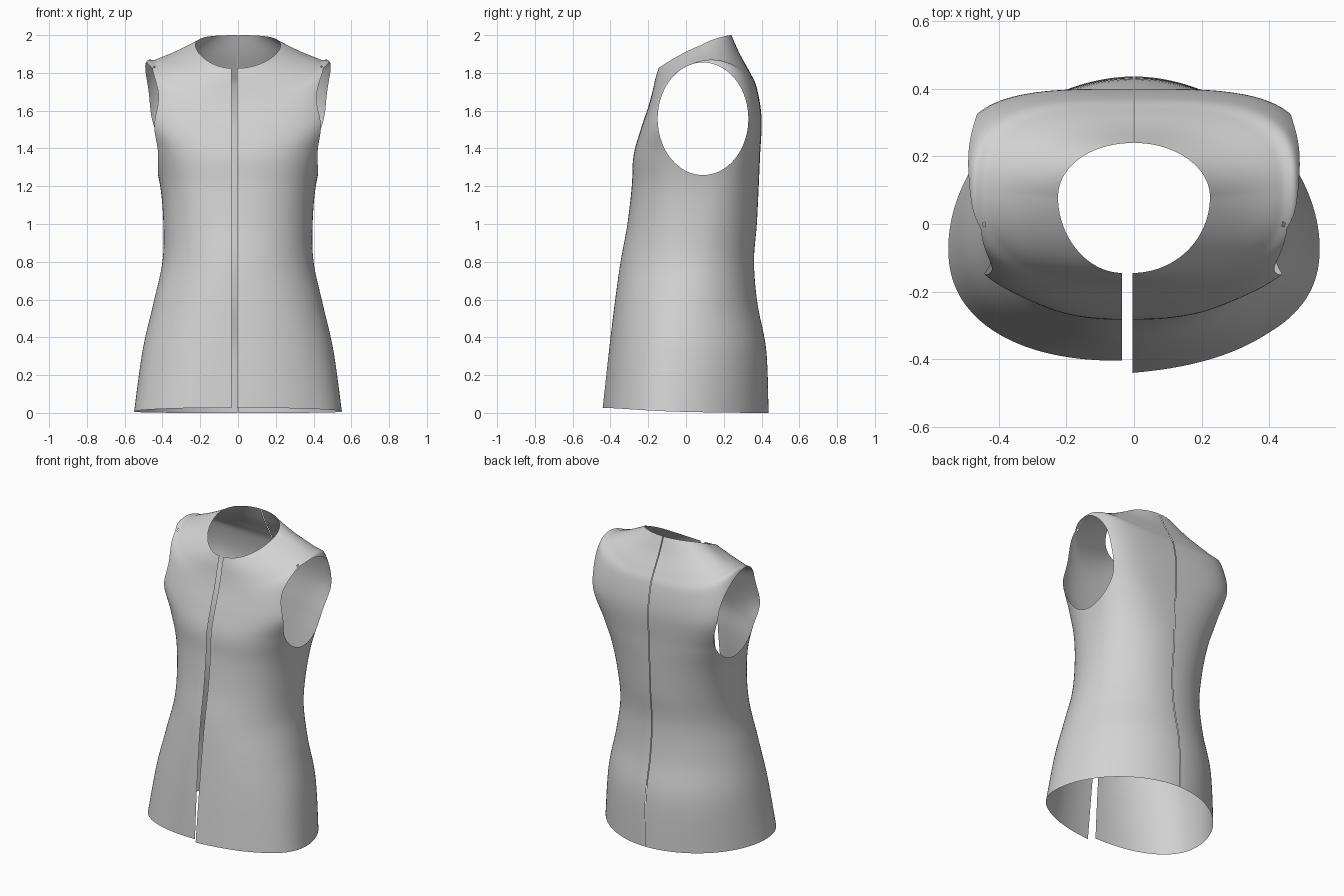
import bpy
import bmesh
import math

cube = bpy.data.objects.get("Cube")
if cube:
    bpy.data.objects.remove(cube, do_unlink=True)

# One plain cloth colour
cloth = bpy.data.materials.new("light_grey_cloth")
cloth.use_nodes = True
cloth.diffuse_color = (0.65, 0.65, 0.65, 1)
cloth.node_tree.nodes["Principled BSDF"].inputs["Base Color"].default_value = cloth.diffuse_color

# Body rings from neckline to hem:
# half width, widest y, front y, back y, front z, side z, back z,
# front squareness, back squareness
RINGS = [
    (.225, .08, -.145, .24, 1.825, 1.947, 2.0, 2, 2),
    (.34, .09, -.162, .285, 1.77, 1.9, 1.9, 2.2, 2.3),
    (.435, .09, -.178, .34, 1.7, 1.866, 1.8, 2.5, 2.9),
    (.492, .09, -.2, .375, 1.62, 1.84, 1.72, 2.8, 3.4),
    (.528, .09, -.24, .4, 1.5, 1.6, 1.56, 2.8, 3.6),
    (.455, .09, -.278, .392, 1.36, 1.38, 1.36, 2.6, 3),
    (.412, .08, -.287, .385, 1.2, 1.2, 1.2, 2.4, 2.5),
    (.395, .05, -.31, .375, 1, 1, 1, 2.2, 2.2),
    (.4, .02, -.343, .36, .8, .8, .8, 2.1, 2.1),
    (.448, -.01, -.367, .378, .58, .58, .58, 2.15, 2),
    (.505, -.04, -.387, .425, .33, .33, .33, 2.2, 2),
    (.55, -.07, -.405, .437, .027, .007, 0, 2.3, 1.9),
]
COLUMNS = 80
STEPS = 9
ARM_Y, ARM_Z, ARM_RY, ARM_RZ = .09, 1.557, .24, .298


def blend(a, b, c, d, t):
    """Smooth curve from b to c."""
    return b + .5 * t * (c - a + t * (2*a - 5*b + 4*c - d + t * (3*(b - c) + d - a)))


def smooth_rings():
    padded = [RINGS[0]] + RINGS + [RINGS[-1]]
    rows = []
    for k in range(len(RINGS) - 1):
        for s in range(STEPS):
            rows.append([blend(*values, s / STEPS) for values in zip(*padded[k:k + 4])])
    rows.append(RINGS[-1])
    return rows


def ring_point(ring, u, side, front_edge):
    """Point on a ring; u runs from the front opening round to the back seam."""
    width, mid, front, back, zf, zs, zb, nf, nb = ring
    angle = math.pi * u
    sx, cy = math.sin(angle), -math.cos(angle)
    n = nf if cy < 0 else nb
    r = (abs(sx) ** n + abs(cy) ** n) ** (-1 / n)
    x, v = width * sx * r, cy * r
    y = mid + v * ((mid - front) if v < 0 else (back - mid))
    z = zs + v * (zb - zf) / 2 + v * v * ((zb + zf) / 2 - zs)
    edge = front_edge * (1 - u) + .002 * u
    x += edge * (1 - x / width)
    # The left front corner swings forward towards the hem
    if side > 0 and v < 0:
        y -= .037 * max(0, 1 - z) ** 1.5 * max(0, 1 - x / .4)
    return (side * x, y, z)


def arm_distance(p):
    """Under 1 inside the armhole oval, as seen from the side."""
    return math.hypot((p.y - ARM_Y) / ARM_RY, (p.z - ARM_Z) / ARM_RZ)


def cut_armhole(bm):
    """Split the edges that cross the oval, join the cuts, remove the inside."""
    rim = []
    for edge in list(bm.edges):
        a, b = edge.verts
        da, db = arm_distance(a.co) - 1, arm_distance(b.co) - 1
        if da * db < 0 and abs(a.co.x) > .3:
            rim.append(bmesh.utils.edge_split(edge, a, da / (da - db))[1])
    bmesh.ops.connect_verts(bm, verts=rim)
    hole = [f for f in bm.faces
            if arm_distance(f.calc_center_median()) < 1
            and abs(f.calc_center_median().x) > .3]
    bmesh.ops.delete(bm, geom=hole, context='FACES')


def make_panel(name, side, front_edge):
    bm = bmesh.new()
    grid = [[bm.verts.new(ring_point(ring, c / COLUMNS, side, front_edge))
             for c in range(COLUMNS + 1)] for ring in smooth_rings()]
    for upper, lower in zip(grid, grid[1:]):
        for c in range(COLUMNS):
            quad = [upper[c], lower[c], lower[c + 1], upper[c + 1]]
            bm.faces.new(quad if side > 0 else quad[::-1])
    cut_armhole(bm)

    mesh = bpy.data.meshes.new(name)
    bm.to_mesh(mesh)
    bm.free()
    mesh.materials.append(cloth)
    mesh.shade_smooth()
    panel = bpy.data.objects.new(name, mesh)
    bpy.context.collection.objects.link(panel)


# Two halves: open down the front, meeting in a seam down the back
make_panel("left_vest_panel", 1, -.005)
make_panel("right_vest_panel", -1, .035)
